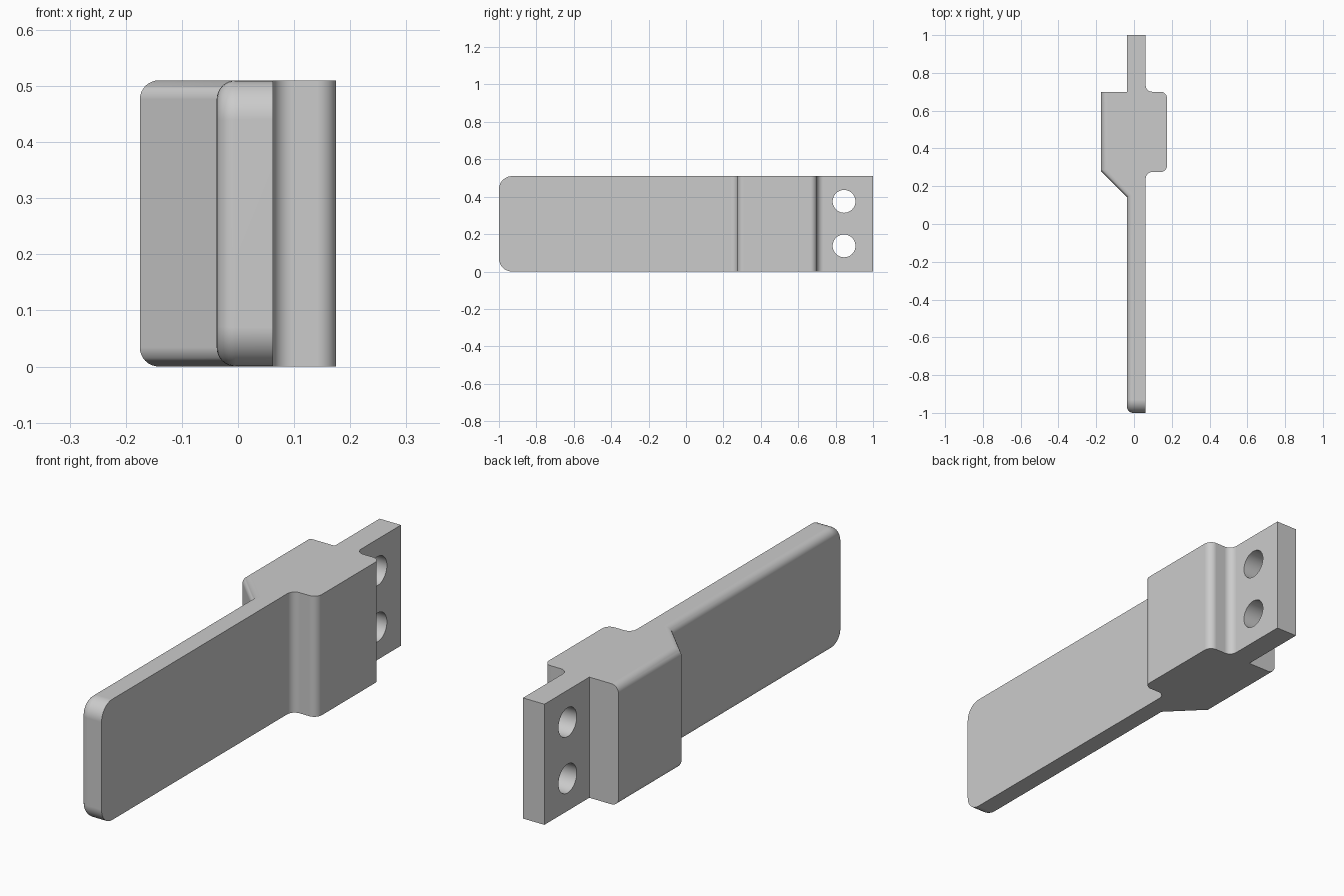
import bpy
import bmesh
import math

old = bpy.data.objects.get("Cube")
if old:
    bpy.data.objects.remove(old, do_unlink=True)

HEIGHT = 0.51
INNER, OUTER = -0.038, 0.062      # faces of the blade and tang
SIDE = 0.175                      # half width of the block
BACK, FRONT = 0.70, 0.275         # ends of the block

grey = bpy.data.materials.new("light grey")
grey.use_nodes = True
colour = (0.6, 0.6, 0.6, 1)
grey.diffuse_color = colour
grey.node_tree.nodes["Principled BSDF"].inputs["Base Color"].default_value = colour


def round_edges(bm, rule, radius):
    """Round every edge whose midpoint and direction satisfy the rule."""
    chosen = []
    for e in bm.edges:
        a, b = e.verts
        if rule((a.co + b.co) / 2, (b.co - a.co).normalized(), e):
            chosen.append(e)
    bmesh.ops.bevel(bm, geom=chosen, offset=radius, offset_type='OFFSET',
                    segments=8, profile=0.5, affect='EDGES', clamp_overlap=False)


# Plan outline: blade, block with one sloped shoulder, tang
outline = [(INNER, -1), (OUTER, -1), (OUTER, FRONT), (SIDE, FRONT),
           (SIDE, BACK), (OUTER, BACK), (OUTER, 1), (INNER, 1),
           (INNER, BACK), (-SIDE, BACK), (-SIDE, 0.28), (INNER, 0.143)]
bm = bmesh.new()
base = bm.faces.new([bm.verts.new((x, y, 0)) for x, y in outline])
top = bmesh.ops.extrude_face_region(bm, geom=[base])["geom"]
bmesh.ops.translate(bm, vec=(0, 0, HEIGHT),
                    verts=[v for v in top if isinstance(v, bmesh.types.BMVert)])
bmesh.ops.recalc_face_normals(bm, faces=bm.faces)

# Upright corners and fillets on the outer side of the block
round_edges(bm, lambda m, d, e: abs(d.z) > 0.9 and m.x > 0.05
            and 0 < m.y < 0.9, 0.034)
# Blade tip corners
round_edges(bm, lambda m, d, e: abs(d.x) > 0.9 and m.y < -0.99, 0.07)
# Soft rim around the inner side of the blade and block
round_edges(bm, lambda m, d, e: max(v.co.x for v in e.verts) < -0.03
            and m.y < BACK - 0.01 and not (abs(d.z) > 0.9 and m.y > 0), 0.034)

mesh = bpy.data.meshes.new("handle_body")
bm.to_mesh(mesh)
bm.free()
mesh.materials.append(grey)
body = bpy.data.objects.new("handle_body", mesh)
bpy.context.collection.objects.link(body)

# Two bolt holes through the tang
for z in (0.137, 0.375):
    bpy.ops.mesh.primitive_cylinder_add(vertices=48, radius=0.061, depth=0.4,
                                        location=(0, 0.845, z),
                                        rotation=(0, math.pi / 2, 0))
    cutter = bpy.context.object
    cutter.name = "hole_cutter"
    cutter.hide_render = True
    cutter.data.materials.append(grey)
    cut = body.modifiers.new("bolt hole", 'BOOLEAN')
    cut.operation = 'DIFFERENCE'
    cut.solver = 'EXACT'
    cut.object = cutter
    bpy.context.view_layer.objects.active = body
    bpy.ops.object.modifier_apply(modifier=cut.name)
    bpy.data.objects.remove(cutter, do_unlink=True)

# Smooth rounds, flat faces
bpy.ops.object.select_all(action='DESELECT')
body.select_set(True)
bpy.context.view_layer.objects.active = body
bpy.ops.object.shade_smooth_by_angle(angle=math.radians(30))
normals = body.modifiers.new("flat face normals", 'WEIGHTED_NORMAL')
normals.keep_sharp = True
